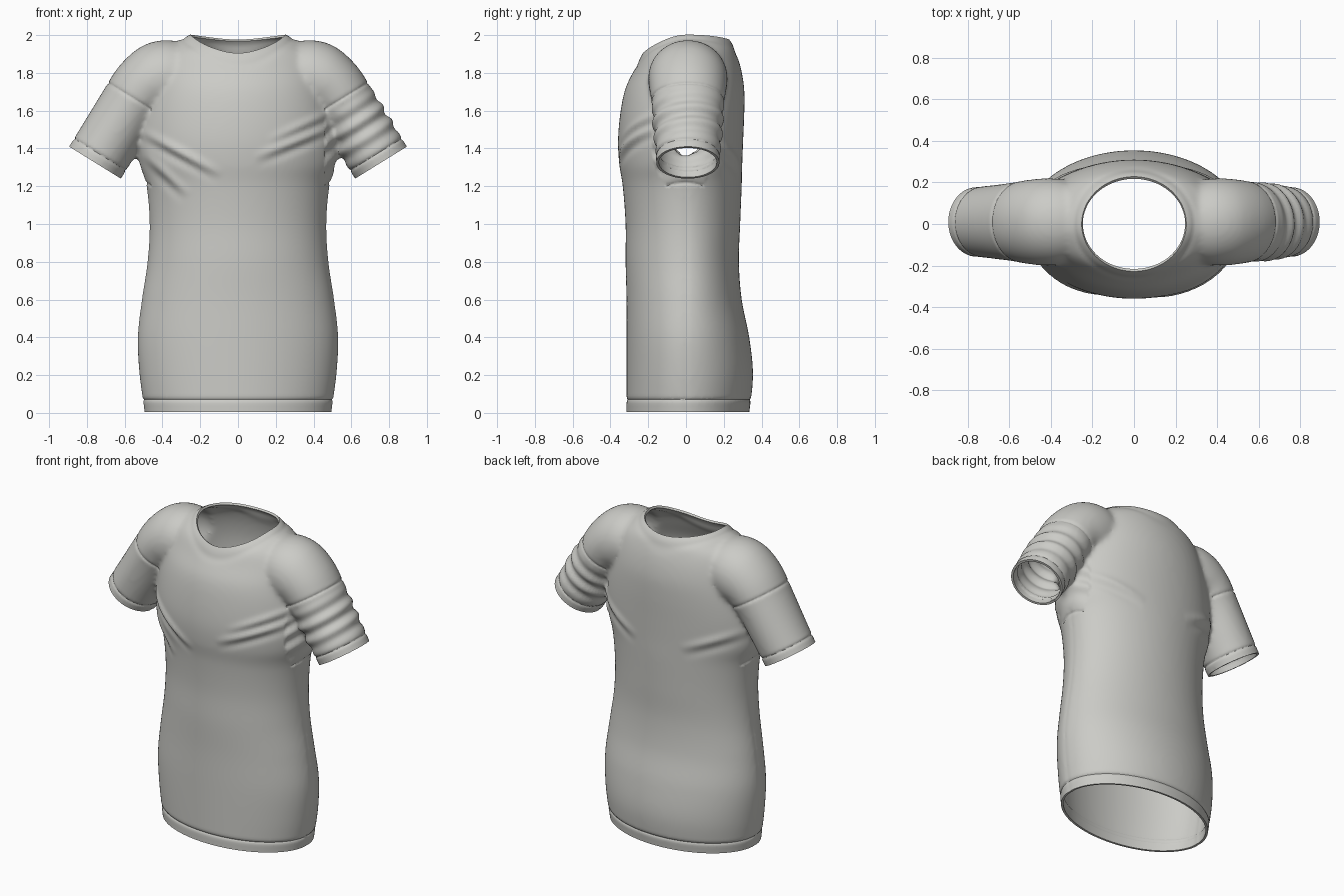
import bpy, bmesh, math
from mathutils import Vector

if "Cube" in bpy.data.objects:
    bpy.data.objects.remove(bpy.data.objects["Cube"], do_unlink=True)

AXIS = Vector((0.526, 0, -0.85))      # direction of the straight part of a sleeve
CUFF = Vector((0.757, 0, 1.325))      # centre of a sleeve opening
NECK = (0.252, 0.228)                 # half width and half depth of the neck hole

# height, half width, front y, back y
BODY = [(-0.08, 0.49, -0.315, 0.325), (0, 0.495, -0.315, 0.335), (0.2, 0.522, -0.315, 0.355),
        (0.4, 0.532, -0.315, 0.335), (0.6, 0.51, -0.315, 0.295), (0.8, 0.48, -0.32, 0.28),
        (1.0, 0.469, -0.32, 0.287), (1.2, 0.485, -0.335, 0.295), (1.32, 0.52, -0.354, 0.298),
        (1.45, 0.53, -0.36, 0.303), (1.6, 0.51, -0.346, 0.309), (1.72, 0.48, -0.32, 0.308),
        (1.82, 0.45, -0.272, 0.292), (1.9, 0.41, -0.232, 0.268), (1.95, 0.34, -0.192, 0.248),
        (2.0, 0.26, -0.13, 0.205), (2.04, 0.14, -0.05, 0.12)]

# x, z, radius across the sleeve, radius in depth
SLEEVE = [(0.21, 1.80, 0.13, 0.15), (0.33, 1.79, 0.185, 0.2), (0.42, 1.765, 0.198, 0.21),
          (0.50, 1.715, 0.178, 0.203), (0.573, 1.62, 0.165, 0.19), (0.665, 1.473, 0.163, 0.178),
          (0.757, 1.325, 0.162, 0.168), (0.81, 1.239, 0.162, 0.168)]


def spline(rows, steps=6):
    """Smooth curve through the rows."""
    pts = [Vector(r) for r in rows]
    out = []
    for i in range(len(pts) - 1):
        a, b, c, d = pts[max(i - 1, 0)], pts[i], pts[i + 1], pts[min(i + 2, len(pts) - 1)]
        for k in range(steps):
            t = k / steps
            out.append(b + (c - a) * (t / 2) + (a * 2 - b * 5 + c * 4 - d) * (t * t / 2)
                       + (b * 3 - a - c * 3 + d) * (t ** 3 / 2))
    return out + [pts[-1]]


def loft(bm, rings):
    """Closed tube through rings of points."""
    loops = [[bm.verts.new(p) for p in ring] for ring in rings]
    n = len(loops[0])
    for a, b in zip(loops, loops[1:]):
        for i in range(n):
            bm.faces.new((a[i], a[(i + 1) % n], b[(i + 1) % n], b[i]))
    bm.faces.new(loops[0][::-1])
    bm.faces.new(loops[-1])


ANGLES = [math.tau * i / 80 for i in range(80)]


def body_ring(row):
    z, w, front, back = row
    return [(w * math.cos(a), math.sin(a) * (back if math.sin(a) > 0 else -front), z) for a in ANGLES]


def sleeve_rings(side):
    rows = spline(SLEEVE)
    rings = []
    for i, (x, z, r, depth) in enumerate(rows):
        p, q = rows[max(i - 1, 0)], rows[min(i + 1, len(rows) - 1)]
        d = Vector((q[0] - p[0], q[1] - p[1])).normalized()
        rings.append([(side * (x - d.y * r * math.cos(a)), 0.01 + depth * math.sin(a),
                       z + d.x * r * math.cos(a)) for a in ANGLES])
    return rings


def along(p):
    """Distance along the sleeve, negative before the opening."""
    return (Vector((abs(p.x), 0, p.z)) - CUFF).dot(AXIS)


def bump(v, width):
    return math.exp(-(v / width) ** 2)


def fold(p, a, b, width):
    """Ridge strength near a line between two points on the front or back."""
    a, b, q = Vector(a), Vector(b), Vector((p.x, p.z))
    d = b - a
    t = (q - a).dot(d) / d.length_squared
    if not 0 < t < 1:
        return 0
    gap = (q - a - d * t).dot(Vector((-d.y, d.x)).normalized())
    return math.sin(math.pi * t) * (bump(gap, width) - 0.6 * bump(gap + 2 * width, width))


def relief(p):
    """Seams and cloth folds as an offset along the normal."""
    h = -0.006 * bump(p.z - 0.07, 0.007)
    s = along(p)
    if abs(p.x) > 0.46 and p.z > 1.2:
        h -= 0.006 * bump(s + 0.05, 0.007) + 0.006 * bump(s + 0.395, 0.008)
        if p.x > 0 and -0.38 < s < -0.05:
            h += 0.009 * math.sin(s * 68 + p.y * 5) * math.sin(math.pi * (s + 0.38) / 0.33)
    if p.z < 1.25:
        h -= 0.003 * bump(p.y, 0.01)
    if p.z > 1.75:
        h -= 0.004 * bump(math.hypot(p.x / NECK[0], p.y / NECK[1]) - 1.15, 0.05)
    if p.y < -0.05:
        h += 0.014 * fold(p, (0.08, 1.35), (0.52, 1.53), 0.022)
        h += 0.010 * fold(p, (0.15, 1.44), (0.55, 1.62), 0.022)
        h += 0.014 * fold(p, (-0.52, 1.5), (-0.08, 1.26), 0.022)
        h += 0.010 * fold(p, (-0.5, 1.38), (-0.25, 1.15), 0.022)
    elif p.y > 0.05:
        h += 0.010 * fold(p, (0.15, 1.3), (0.52, 1.45), 0.025)
        h += 0.010 * fold(p, (-0.52, 1.45), (-0.15, 1.3), 0.025)
    return h


def evaluated(obj):
    """Replace the mesh by its modified version."""
    mesh = bpy.data.meshes.new_from_object(obj.evaluated_get(bpy.context.evaluated_depsgraph_get()))
    obj.modifiers.clear()
    obj.data = mesh


def cut(bm, co, no, inside, clear=False):
    faces = [f for f in bm.faces if inside(f.calc_center_median())]
    geom = faces + list({e for f in faces for e in f.edges}) + list({v for f in faces for v in f.verts})
    bmesh.ops.bisect_plane(bm, geom=geom, plane_co=co, plane_no=no, dist=1e-5, clear_outer=clear)


# Torso and sleeves blended into one skin
bm = bmesh.new()
loft(bm, [body_ring(r) for r in spline(BODY)])
for side in (1, -1):
    loft(bm, sleeve_rings(side))
bmesh.ops.recalc_face_normals(bm, faces=bm.faces)
mesh = bpy.data.meshes.new("shirt")
bm.to_mesh(mesh)
bm.free()
shirt = bpy.data.objects.new("shirt", mesh)
bpy.context.collection.objects.link(shirt)
remesh = shirt.modifiers.new("blend", "REMESH")
remesh.mode = "VOXEL"
remesh.voxel_size = 0.014
smooth = shirt.modifiers.new("soften", "SMOOTH")
smooth.factor, smooth.iterations = 0.5, 12
evaluated(shirt)

# Hem, cuff and sleeve seams, then open the hem and cuffs
bm = bmesh.new()
bm.from_mesh(shirt.data)
for off in (-0.008, 0, 0.008):
    cut(bm, (0, 0, 0.07 + off), (0, 0, 1), lambda c: c.z < 0.12)
    for side in (1, -1):
        no = Vector((side * AXIS.x, 0, AXIS.z))
        for s in (-0.05, -0.395):
            co = Vector((side * CUFF.x, 0, CUFF.z)) + no * (s + off)
            cut(bm, co, no, lambda c: c.x * side > 0.46 and c.z > 1.2 and abs(along(c) - s) < 0.05)
bm.normal_update()
moves = [(v, v.normal * relief(v.co)) for v in bm.verts]
for v, m in moves:
    v.co += m
bm.to_mesh(shirt.data)
bm.free()

# Neck hole
bpy.ops.mesh.primitive_cylinder_add(vertices=96, radius=1, depth=0.8, location=(0, 0, 2.1))
cutter = bpy.context.object
cutter.name = "neck_cutter"
cutter.scale = (NECK[0], NECK[1], 1)
cutter.hide_render = True
hole = shirt.modifiers.new("neck", "BOOLEAN")
hole.operation, hole.solver, hole.object = "DIFFERENCE", "EXACT", cutter
bpy.context.view_layer.update()
evaluated(shirt)
bpy.data.objects.remove(cutter, do_unlink=True)

bm = bmesh.new()
bm.from_mesh(shirt.data)
plug = [f for f in bm.faces if all(v.co.z > 1.5 and math.hypot(v.co.x / NECK[0], v.co.y / NECK[1]) < 1.002
                                   for v in f.verts)]
bmesh.ops.delete(bm, geom=plug, context="FACES")
cut(bm, (0, 0, 0.005), (0, 0, -1), lambda c: c.z < 0.05, True)
for side in (1, -1):
    cut(bm, (side * CUFF.x, 0, CUFF.z), (side * AXIS.x, 0, AXIS.z),
        lambda c: c.x * side > 0.57 and c.z > 1.0 and along(c) > -0.04, True)
bmesh.ops.dissolve_degenerate(bm, dist=0.0005, edges=bm.edges)
bm.to_mesh(shirt.data)
bm.free()

# Cloth thickness, shading and colour
thick = shirt.modifiers.new("cloth", "SOLIDIFY")
thick.thickness, thick.offset = 0.014, -1
cloth = bpy.data.materials.new("grey_cloth")
cloth.use_nodes = True
cloth.diffuse_color = (0.6, 0.6, 0.57, 1)
cloth.node_tree.nodes["Principled BSDF"].inputs["Base Color"].default_value = cloth.diffuse_color
shirt.data.materials.clear()
shirt.data.materials.append(cloth)
for face in shirt.data.polygons:
    face.material_index = 0
evaluated(shirt)
bpy.ops.object.select_all(action="DESELECT")
shirt.select_set(True)
bpy.context.view_layer.objects.active = shirt
bpy.ops.object.shade_smooth_by_angle(angle=math.radians(50))
